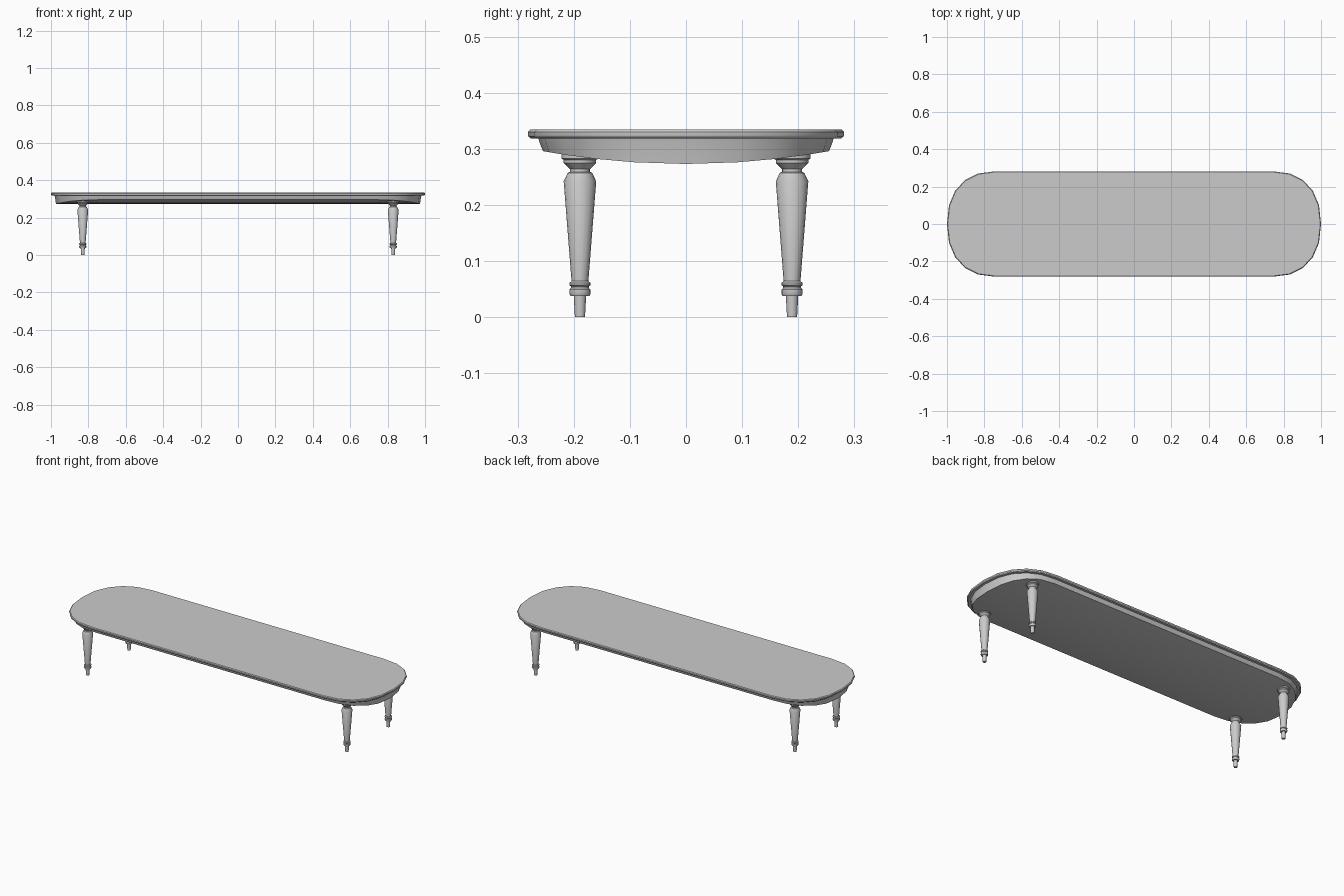
import bpy, bmesh
from math import sin, cos, pi, radians

cube = bpy.data.objects.get("Cube")
if cube:
    bpy.data.objects.remove(cube, do_unlink=True)

grey = bpy.data.materials.new("plain grey")
grey.use_nodes = True
grey.diffuse_color = (0.6, 0.6, 0.6, 1)
grey.node_tree.nodes["Principled BSDF"].inputs["Base Color"].default_value = (0.6, 0.6, 0.6, 1)

HALF_WIDTH, STRAIGHT, END = 0.282, 0.74, 0.26
STEPS = 10          # segments round each end
POWER = 2 / 2.3     # slightly squared ellipse


def finish(bm, name):
    bmesh.ops.recalc_face_normals(bm, faces=bm.faces)
    mesh = bpy.data.meshes.new(name)
    bm.to_mesh(mesh)
    bm.free()
    mesh.materials.append(grey)
    obj = bpy.data.objects.new(name, mesh)
    bpy.context.collection.objects.link(obj)
    bpy.ops.object.select_all(action='DESELECT')
    obj.select_set(True)
    bpy.context.view_layer.objects.active = obj
    bpy.ops.object.shade_smooth_by_angle(angle=radians(30))
    return obj


def outline(inset):
    """Rounded ends joined by straight sides, counter-clockwise."""
    end = []
    for i in range(STEPS + 1):
        t = pi * (i / STEPS - 0.5)
        x = STRAIGHT + (END - inset) * max(cos(t), 0) ** POWER
        y = (HALF_WIDTH - inset) * abs(sin(t)) ** POWER * (1 if t > 0 else -1)
        end.append((x, y))
    return end + [(-x, y) for x, y in reversed(end)]


def slab(name, profile):
    """Loft the outline through (inset, z, belly) steps and cap both ends."""
    bm = bmesh.new()
    rings = []
    for inset, z, belly in profile:
        ring = [bm.verts.new((x, y, z - belly * (1 - (y / HALF_WIDTH) ** 2)))
                for x, y in outline(inset)]
        rings.append(ring)
    n = len(rings[0])
    for low, high in zip(rings, rings[1:]):
        for i in range(n):
            j = (i + 1) % n
            bm.faces.new((low[i], low[j], high[j], high[i]))
    # caps run as strips from end to end, so they can bow across the width
    for ring in (rings[0], rings[-1]):
        for i in range(STEPS):
            bm.faces.new((ring[i], ring[i + 1], ring[n - 2 - i], ring[n - 1 - i]))
    return finish(bm, name)


def turned_leg(name, cx, cy, profile, sides=16):
    bm = bmesh.new()
    rings = [[bm.verts.new((cx + r * cos(2 * pi * k / sides),
                            cy + r * sin(2 * pi * k / sides), z))
              for k in range(sides)] for r, z in profile]
    for low, high in zip(rings, rings[1:]):
        for k in range(sides):
            j = (k + 1) % sides
            bm.faces.new((low[k], low[j], high[j], high[k]))
    bm.faces.new(rings[0])
    bm.faces.new(rings[-1])
    return finish(bm, name)


# Table top with a softened rim
slab("table_top", [(0.006, 0.318, 0), (0.001, 0.322, 0), (0, 0.325, 0),
                   (0, 0.330, 0), (0.004, 0.334, 0)])

# Apron with a bowed underside
slab("apron", [(0.027, 0.301, 0.028), (0.021, 0.311, 0), (0.019, 0.319, 0)])

# Four turned legs
LEG = [(0.009, 0), (0.011, 0.038), (0.017, 0.038), (0.019, 0.042), (0.019, 0.049),
       (0.016, 0.052), (0.016, 0.055), (0.019, 0.057), (0.019, 0.061),
       (0.015, 0.064), (0.029, 0.242), (0.022, 0.257), (0.018, 0.259),
       (0.018, 0.264), (0.029, 0.275), (0.029, 0.280), (0.033, 0.283), (0.033, 0.300)]
for side, sx in (("left", 1), ("right", -1)):
    for end, sy in (("front", -1), ("back", 1)):
        turned_leg(f"{end}_{side}_leg", 0.83 * sx, 0.189 * sy, LEG)
